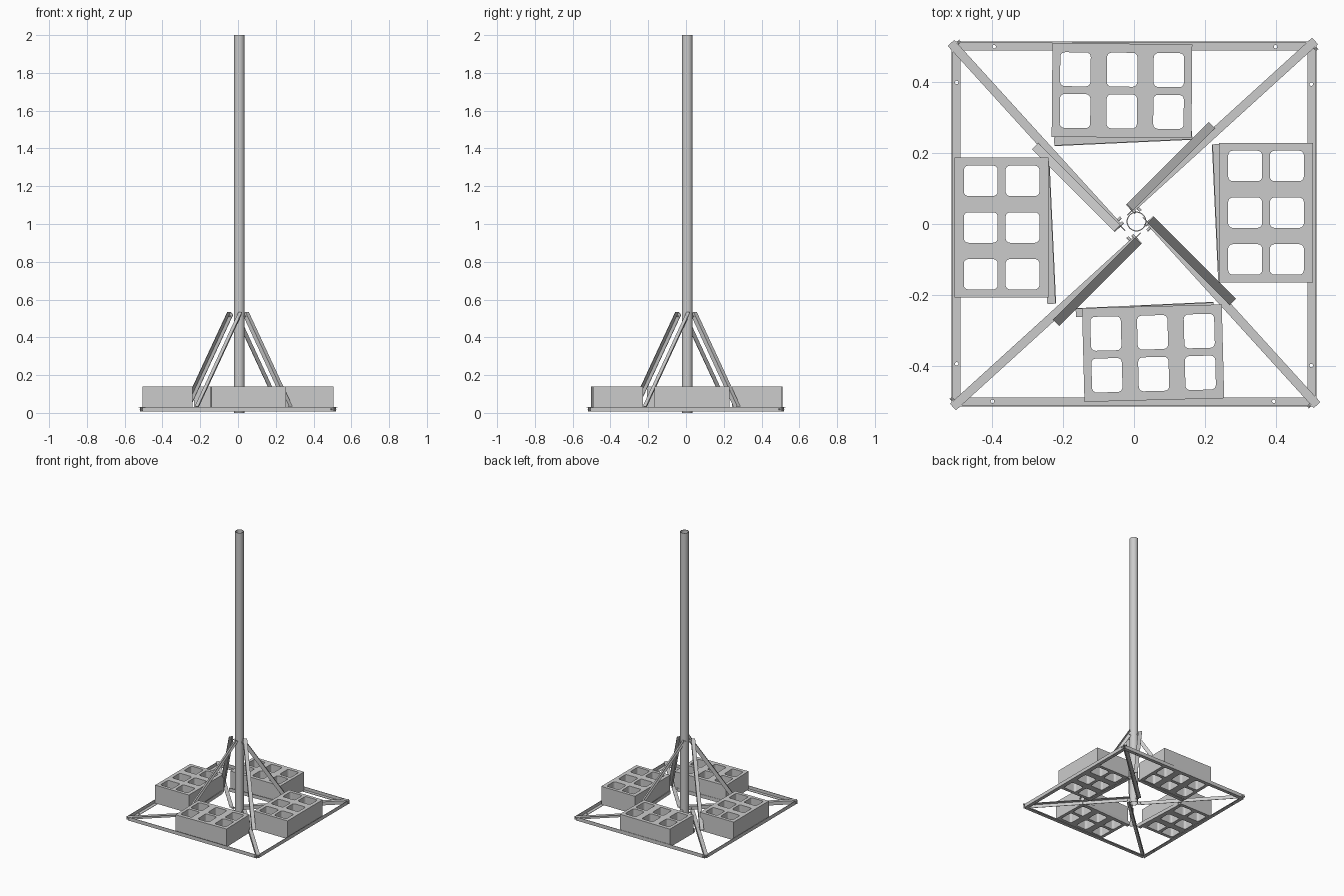
import bpy, bmesh
from math import radians, cos, sin, pi
from mathutils import Vector, Matrix

if "Cube" in bpy.data.objects:
    bpy.data.objects.remove(bpy.data.objects["Cube"])

W, T = 0.025, 0.003          # angle-iron leg width and thickness
UP = Vector((0, 0, 1))


def finish(name, bm):
    bmesh.ops.recalc_face_normals(bm, faces=bm.faces[:])
    me = bpy.data.meshes.new(name)
    bm.to_mesh(me)
    bm.free()
    ob = bpy.data.objects.new(name, me)
    bpy.context.collection.objects.link(ob)
    return ob


def angle_bar(name, p, q, side, up, w=W, h=W):
    """L-section bar with its corner edge along p-q."""
    bm = bmesh.new()
    prof = [(0, 0), (w, 0), (w, T), (T, T), (T, h), (0, h)]
    rings = [[bm.verts.new(e + side * a + up * b) for a, b in prof] for e in (p, q)]
    for i in range(6):
        j = (i + 1) % 6
        bm.faces.new((rings[0][i], rings[0][j], rings[1][j], rings[1][i]))
    for r in rings:
        bm.faces.new(r)
    return finish(name, bm)


def rod(name, centre, axis, r, length):
    bm = bmesh.new()
    m = Matrix.Translation(centre) @ axis.to_track_quat('Z', 'Y').to_matrix().to_4x4()
    bmesh.ops.create_cone(bm, cap_ends=True, segments=12, radius1=r, radius2=r,
                          depth=length, matrix=m)
    return finish(name, bm)


# mast: open thin-walled tube
bm = bmesh.new()
N = 40
loops = []
for r, z in ((0.028, 0), (0.028, 2), (0.025, 2), (0.025, 0)):
    loops.append([bm.verts.new((0.007 + r * cos(2 * pi * i / N),
                                0.007 + r * sin(2 * pi * i / N), z)) for i in range(N)])
for k in range(4):
    a, b = loops[k], loops[(k + 1) % 4]
    for i in range(N):
        j = (i + 1) % N
        bm.faces.new((a[i], a[j], b[j], b[i]))
mast = finish("mast", bm)
bpy.context.view_layer.objects.active = mast
mast.select_set(True)
bpy.ops.object.shade_smooth_by_angle()
mast.select_set(False)

# four-fold pinwheel of steelwork
for k, tag in enumerate(("north", "east", "south", "west")):
    R = Matrix.Rotation(-k * pi / 2, 3, 'Z')

    def P(x, y, z=0.0):
        return R @ Vector((x, y, z))

    # outer frame bar, upright leg outside, with bolt holes
    bar = angle_bar(tag + "_frame_bar", P(-0.505, 0.515, 0.007), P(0.505, 0.515, 0.007),
                    P(0, -1), UP)
    for s in (-0.395, 0.4):
        cut = rod(tag + "_hole_cutter", P(s, 0.501, 0.008), UP, 0.005, 0.02)
        cut.hide_render = True
        cut.hide_set(True)
        mod = bar.modifiers.new("bolt_hole", 'BOOLEAN')
        mod.operation, mod.object, mod.solver = 'DIFFERENCE', cut, 'EXACT'

    # inner tray bar, upright leg facing the mast
    p, q = P(-0.225, 0.22, 0.007), P(0.165, 0.238, 0.007)
    angle_bar(tag + "_tray_bar", p, q, UP.cross((q - p).normalized()), UP)

    # diagonal base bar from the corner to the mast
    p, q = P(0.52, 0.508, 0.032), P(0.0, 0.035, 0.032)
    d = (p - q).normalized()
    ccw = UP.cross(d)
    angle_bar(tag + "_diagonal", p, q, ccw, -UP)
    rod(tag + "_corner_bolt", p - d * 0.013 - UP * 0.013, ccw, 0.004, 0.022)
    rod(tag + "_mast_bolt", q + d * 0.015 - UP * 0.013, ccw, 0.004, 0.022)

    # sloping strut
    p, q = P(0.22, 0.28, 0.035), P(-0.012, 0.048, 0.535)
    d = (q - p).normalized()
    side = UP.cross(P(1, 1).normalized())
    n = d.cross(side).normalized()
    n = n if n.z > 0 else -n
    off = side * (-W / 2)
    angle_bar(tag + "_strut", p + off, q + off, side, -n)
    rod(tag + "_strut_bolt", q + off - d * 0.02 - n * 0.013, side, 0.004, 0.022)


# concrete ballast block: outline with six rounded through-holes
def add_loop(cu, pts):
    sp = cu.splines.new('POLY')
    sp.points.add(len(pts) - 1)
    for v, (x, y) in zip(sp.points, pts):
        v.co = (x, y, 0, 1)
    sp.use_cyclic_u = True


def rounded(cx, cy, w, h, r):
    pts = []
    for c, (sx, sy) in enumerate(((1, 1), (-1, 1), (-1, -1), (1, -1))):
        for i in range(5):
            a = (c + i / 4) * pi / 2
            pts.append((cx + sx * (w / 2 - r) + r * cos(a), cy + sy * (h / 2 - r) + r * sin(a)))
    return pts


L, B, Z0, Z1 = 0.395, 0.265, 0.011, 0.14
cu = bpy.data.curves.new("block_outline", 'CURVE')
cu.dimensions, cu.fill_mode, cu.extrude = '2D', 'BOTH', (Z1 - Z0) / 2
add_loop(cu, [(-L / 2, -B / 2), (L / 2, -B / 2), (L / 2, B / 2), (-L / 2, B / 2)])
for i in (-1, 0, 1):
    for j in (-1, 1):
        add_loop(cu, rounded(i * 0.132, j * 0.059, 0.086, 0.096, 0.013))
tmp = bpy.data.objects.new("block_outline", cu)
bpy.context.collection.objects.link(tmp)
bpy.context.view_layer.update()
block_mesh = bpy.data.meshes.new_from_object(tmp.evaluated_get(bpy.context.evaluated_depsgraph_get()))
bpy.data.objects.remove(tmp)
for poly in block_mesh.polygons:
    poly.use_smooth = False

for tag, x, y, ang in (("north", -0.034, 0.377, -0.5), ("east", 0.373, 0.032, 90),
                       ("south", 0.054, -0.365, 1.5), ("west", -0.374, -0.01, 90)):
    ob = bpy.data.objects.new(tag + "_block", block_mesh)
    ob.location = (x, y, (Z0 + Z1) / 2)
    ob.rotation_euler.z = radians(ang)
    bpy.context.collection.objects.link(ob)
